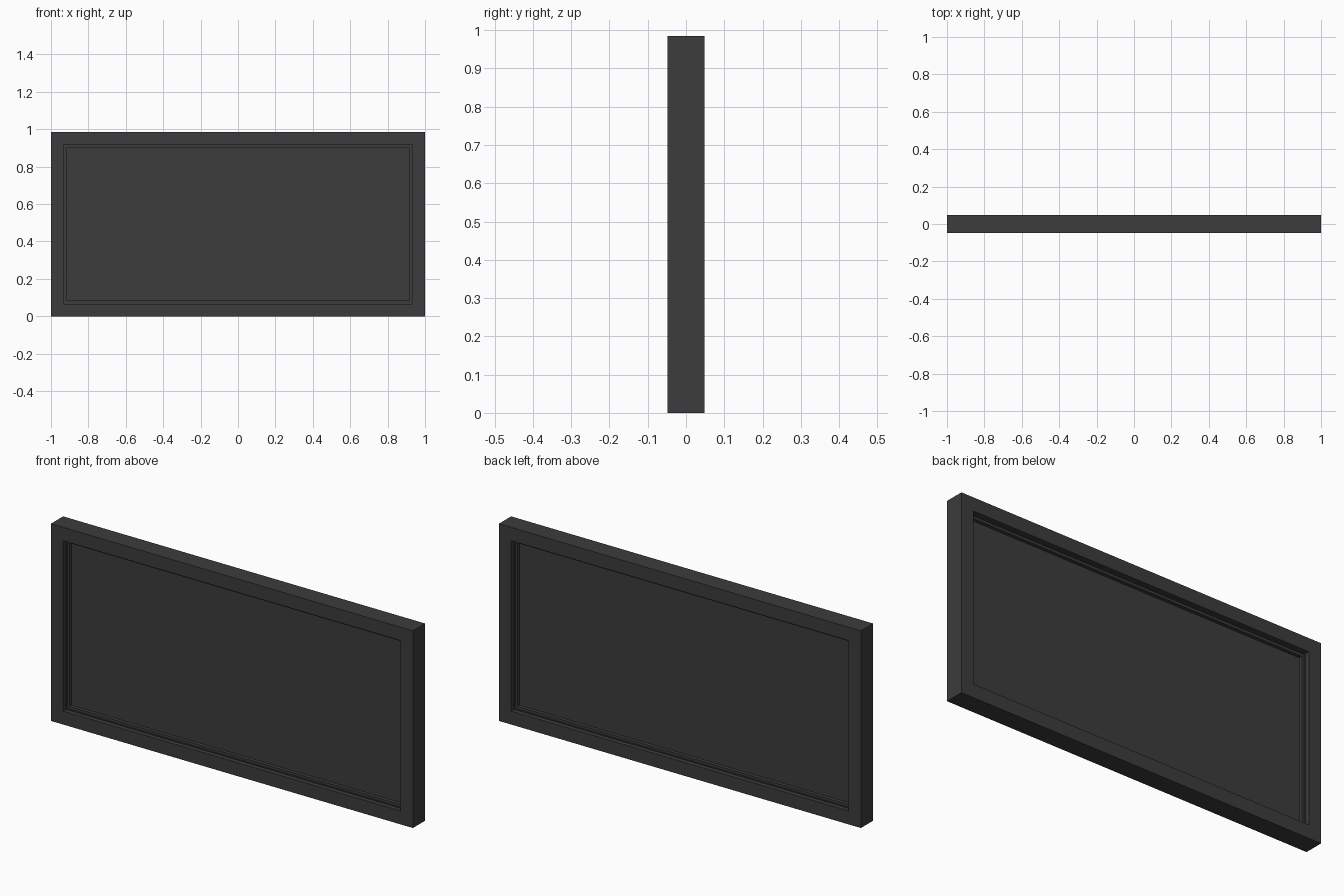
import bpy, bmesh

if "Cube" in bpy.data.objects:
    bpy.data.objects.remove(bpy.data.objects["Cube"])

H = 0.985          # overall height
T = 0.048          # half thickness
mat = bpy.data.materials.new("charcoal")
mat.diffuse_color = (0.045, 0.045, 0.045, 1)
mat.use_nodes = True
mat.node_tree.nodes["Principled BSDF"].inputs["Base Color"].default_value = mat.diffuse_color


def finish(name, bm):
    bmesh.ops.recalc_face_normals(bm, faces=bm.faces)
    me = bpy.data.meshes.new(name)
    bm.to_mesh(me)
    bm.free()
    me.materials.append(mat)
    ob = bpy.data.objects.new(name, me)
    bpy.context.collection.objects.link(ob)
    return ob


def sweep(name, profile):
    """Mitred rectangular ring: profile holds (inset from outer edge, y)."""
    bm = bmesh.new()
    corners = []
    for sx, sz in ((-1, -1), (1, -1), (1, 1), (-1, 1)):
        corners.append([bm.verts.new((sx * (1 - i), y, H / 2 + sz * (H / 2 - i)))
                        for i, y in profile])
    n = len(profile)
    for c in range(4):
        a, b = corners[c], corners[(c + 1) % 4]
        for k in range(n):
            m = (k + 1) % n
            bm.faces.new((a[k], b[k], b[m], a[m]))
    return finish(name, bm)


# Frame with stepped rebates on both sides
half = [(0.0, T), (0.067, T), (0.067, 0.026), (0.072, 0.026),
        (0.072, 0.022), (0.084, 0.022), (0.084, 0.0)]
sweep("frame", half + [(i, -y) for i, y in reversed(half[:-1])])

# Thin centre panel
bm = bmesh.new()
bmesh.ops.create_cube(bm, size=1)
for v in bm.verts:
    v.co.x *= 2 * (1 - 0.082)
    v.co.y *= 0.008
    v.co.z = H / 2 + v.co.z * (H - 2 * 0.082)
finish("panel", bm)
